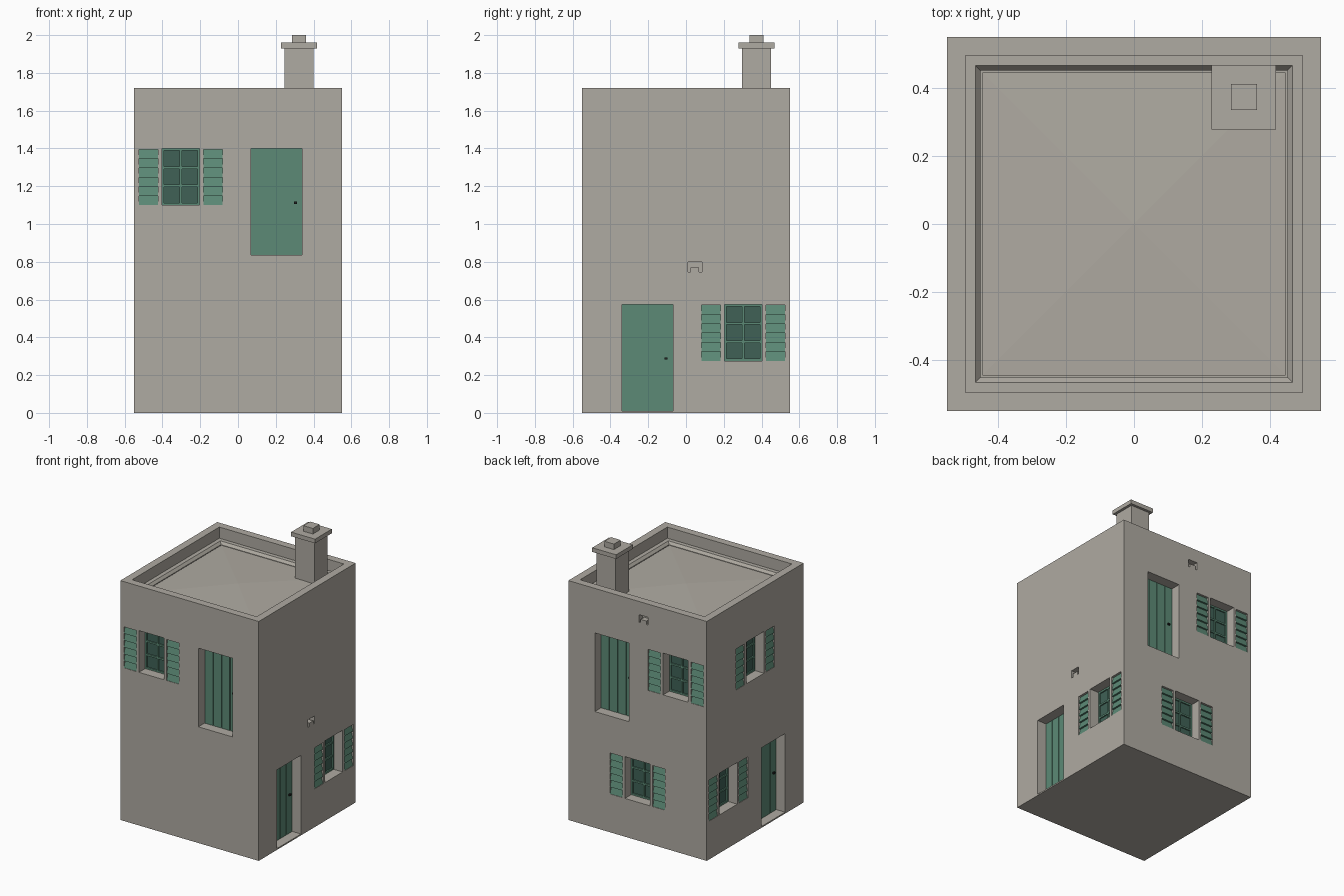
import bpy, bmesh, math
from mathutils import Matrix

if "Cube" in bpy.data.objects:
    bpy.data.objects.remove(bpy.data.objects["Cube"], do_unlink=True)

HALF = 0.55          # half the house width
STOREY = 0.825       # height between the two rows of openings
DEPTH = 0.07         # depth of door and window reveals


def material(name, rgb):
    m = bpy.data.materials.new(name)
    m.use_nodes = True
    m.diffuse_color = (*rgb, 1)
    m.node_tree.nodes["Principled BSDF"].inputs["Base Color"].default_value = (*rgb, 1)
    return m


STONE = material("warm grey plaster", (0.43, 0.405, 0.36))
GREEN = material("green paint", (0.107, 0.254, 0.181))
GLASS = material("dark green glass", (0.05, 0.12, 0.093))
IRON = material("dark iron", (0.015, 0.015, 0.015))


def make(name, bm, mats, turn=0):
    """Turn a bmesh into an object, rotated onto one side of the house."""
    bmesh.ops.recalc_face_normals(bm, faces=bm.faces)
    bm.transform(Matrix.Rotation(math.radians(turn), 4, 'Z'))
    me = bpy.data.meshes.new(name)
    bm.to_mesh(me)
    bm.free()
    for m in mats:
        me.materials.append(m)
    ob = bpy.data.objects.new(name, me)
    bpy.context.collection.objects.link(ob)
    return ob


def prism(bm, outline, push, mat=0):
    """Closed prism: an outline of points swept along a vector."""
    a = [bm.verts.new(p) for p in outline]
    b = [bm.verts.new([c + d for c, d in zip(p, push)]) for p in outline]
    n = len(a)
    faces = [bm.faces.new(a), bm.faces.new(b[::-1])]
    faces += [bm.faces.new((a[i], a[(i + 1) % n], b[(i + 1) % n], b[i])) for i in range(n)]
    for f in faces:
        f.material_index = mat


def block(bm, x0, x1, z0, z1, d0, d1, mat=0):
    """Box on the front wall, from depth d0 to depth d1 behind its surface."""
    y = d0 - HALF
    prism(bm, [(x0, y, z0), (x1, y, z0), (x1, y, z1), (x0, y, z1)], (0, d1 - d0, 0), mat)


cutters = []


def cut(x0, x1, z0, z1, depth, turn):
    bm = bmesh.new()
    block(bm, x0, x1, z0, z1, -0.05, depth)
    cutters.append(make("opening_cutter", bm, [STONE], turn))


def door(side, turn, x, base):
    z0, z1, w = base + 0.01, base + 0.575, 0.135
    cut(x - w, x + w, z0, z1, DEPTH + 0.02, turn)
    bm = bmesh.new()
    block(bm, x - w, x + w, z0, z1, DEPTH + 0.006, DEPTH + 0.02)
    plank = 2 * w / 4
    for i in range(4):
        left = x - w + i * plank
        block(bm, left + 0.002, left + plank - 0.002, z0, z1 - 0.004, DEPTH, DEPTH + 0.008)
    block(bm, x + 0.092, x + 0.108, z0 + 0.272, z0 + 0.284, DEPTH - 0.012, DEPTH + 0.002, 1)
    make(side + "_door", bm, [GREEN, IRON], turn)


def window(side, turn, x, base):
    z0, z1, w = base + 0.275, base + 0.575, 0.1
    cut(x - w, x + w, z0, z1, DEPTH + 0.02, turn)
    # glazing, frame and glazing bars
    bm = bmesh.new()
    block(bm, x - w, x + w, z0, z1, DEPTH + 0.01, DEPTH + 0.02, 1)
    t = 0.012
    for left in (x - w, x - t / 2, x + w - t):
        block(bm, left, left + t, z0, z1, DEPTH, DEPTH + 0.012)
    for i in range(4):
        low = z0 + (z1 - z0 - t) * i / 3
        block(bm, x - w, x + w, low, low + t, DEPTH + 0.001, DEPTH + 0.012)
    make(side + "_window", bm, [GREEN, GLASS], turn)
    # louvred shutters set into shallow pockets
    top, slats, deep = z1 - 0.005, 6, 0.02
    for label, sx in (("left", 1), ("right", -1)):
        cx = x + sx * 0.17
        cut(cx - 0.05, cx + 0.05, z0, top, deep, turn)
        bm = bmesh.new()
        step = (top - z0) / slats
        for i in range(slats):
            low = z0 + i * step
            outline = [(cx - 0.05, d - HALF, z) for d, z in
                       ((deep, low), (0.003, low), (deep - 0.004, low + step), (deep, low + step))]
            prism(bm, outline, (0.1, 0, 0))
        make(f"{side}_{label}_shutter", bm, [GREEN], turn)


def vent(turn, base):
    # arched niche: a bar with two short legs
    x0, x1, z0, z1 = 0.01, 0.085, base + 0.745, base + 0.8
    leg, rise, y = 0.015, 0.025, -HALF - 0.05
    pts = [(x0, z0), (x0 + leg, z0), (x0 + leg, z0 + rise), (x1 - leg, z0 + rise),
           (x1 - leg, z0), (x1, z0), (x1, z1), (x0, z1)]
    bm = bmesh.new()
    prism(bm, [(x, y, z) for x, z in pts], (0, 0.09, 0))
    cutters.append(make("vent_cutter", bm, [STONE], turn))


# House body: square rings from the base over the parapet to the hipped roof
rings = [(HALF, 0), (HALF, 1.72), (0.495, 1.72), (0.495, 1.64), (0.466, 1.64),
         (0.451, 1.622), (0.451, 1.6), (0.445, 1.6), (0.445, 1.622)]
bm = bmesh.new()
loops = [[bm.verts.new((sx * r, sy * r, z)) for sx, sy in ((-1, -1), (1, -1), (1, 1), (-1, 1))]
         for r, z in rings]
bm.faces.new(loops[0][::-1])
for low, high in zip(loops, loops[1:]):
    for i in range(4):
        j = (i + 1) % 4
        bm.faces.new((low[i], low[j], high[j], high[i]))
apex = bm.verts.new((0, 0, 1.637))
for i in range(4):
    bm.faces.new((loops[-1][i], loops[-1][(i + 1) % 4], apex))
house = make("house_walls_and_roof", bm, [STONE])

# Doors and windows: side, turn, kind, position along the wall, storey
layout = [
    ("front", 0, window, -0.303, 1), ("front", 0, door, 0.205, 1),
    ("right", 90, door, -0.205, 0), ("right", 90, window, 0.303, 0),
    ("back", 180, door, -0.205, 1), ("back", 180, window, 0.303, 1),
    ("back_lower", 180, window, 0, 0),
    ("left", 270, window, -0.303, 0), ("left", 270, door, 0.205, 0),
    ("left_upper", 270, window, 0, 1),
]
for side, turn, kind, x, storey in layout:
    kind(side, turn, x, storey * STOREY)
vent(90, 0)
vent(180, STOREY)

# Carve the openings, then drop the cutters
bpy.context.view_layer.objects.active = house
for c in cutters:
    c.hide_render = True
    mod = house.modifiers.new("opening", 'BOOLEAN')
    mod.operation, mod.solver, mod.object = 'DIFFERENCE', 'EXACT', c
    bpy.ops.object.modifier_apply(modifier=mod.name)
for c in cutters:
    bpy.data.objects.remove(c, do_unlink=True)

# Chimney: shaft, cap slab and flue
cx, cy = 0.323, 0.373
for name, r, z0, z1 in (("chimney_shaft", 0.076, 1.6, 1.93),
                        ("chimney_cap", 0.095, 1.93, 1.96),
                        ("chimney_flue", 0.038, 1.96, 2.0)):
    bm = bmesh.new()
    prism(bm, [(cx + sx * r, cy + sy * r, z0) for sx, sy in
               ((-1, -1), (1, -1), (1, 1), (-1, 1))], (0, 0, z1 - z0))
    make(name, bm, [STONE])
